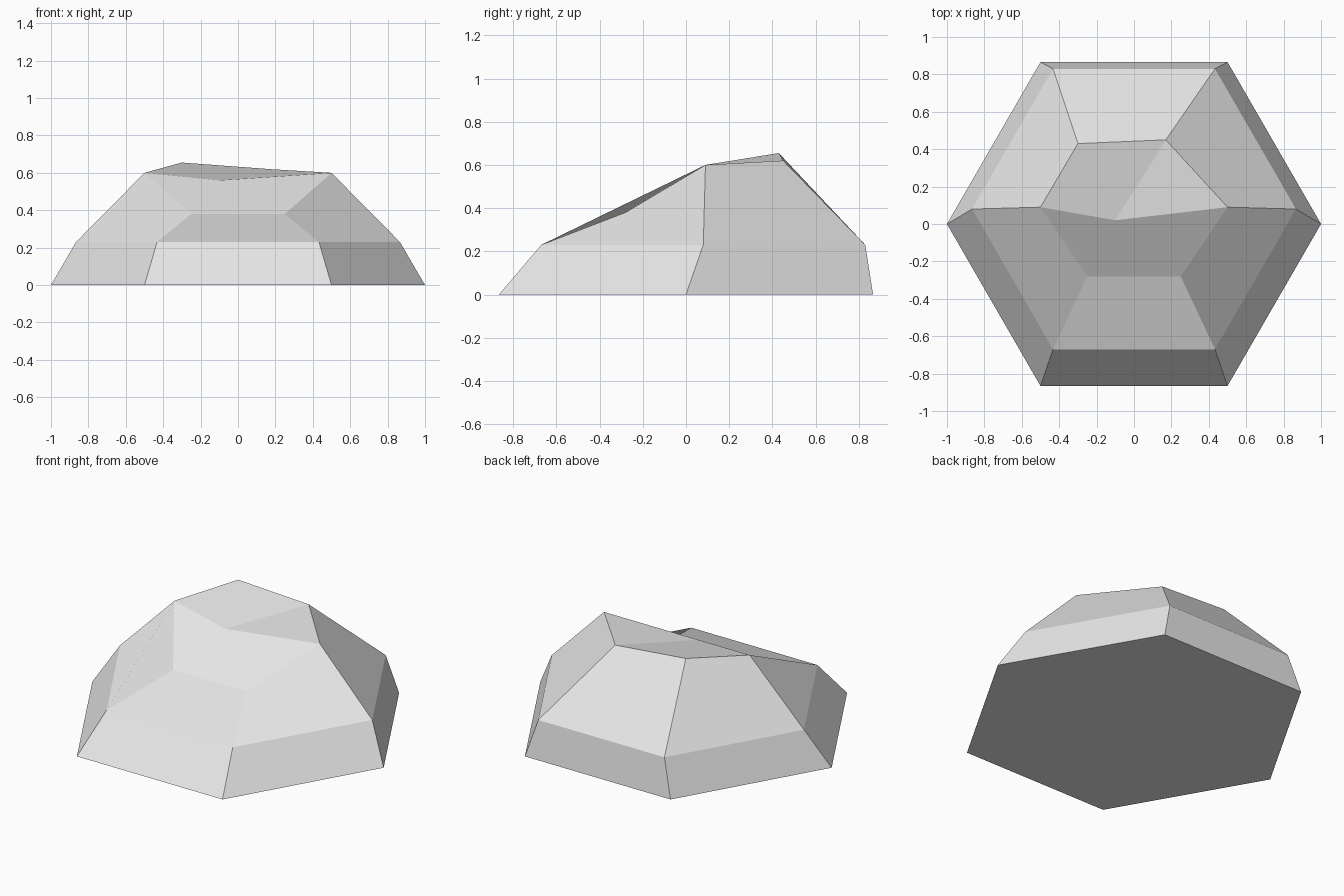
import bpy, bmesh
from math import sin, cos, radians

old = bpy.data.objects.get("Cube")
if old:
    bpy.data.objects.remove(old, do_unlink=True)

# Stone colour
stone = bpy.data.materials.new("stone_grey")
stone.use_nodes = True
grey = (0.8, 0.8, 0.8, 1)
stone.diffuse_color = grey
stone.node_tree.nodes["Principled BSDF"].inputs["Base Color"].default_value = grey

bm = bmesh.new()


def hexagon(radius, y, z):
    return [bm.verts.new((radius * cos(radians(60 * i)), y + radius * sin(radians(60 * i)), z))
            for i in range(6)]


def band(low, high):
    for i in range(6):
        j = (i + 1) % 6
        bm.faces.new((low[j], high[j], high[i], low[i]))


# Regular footing, shifted waist, and uneven crown rim
base = hexagon(1, 0, 0)
waist = hexagon(0.866, 0.08, 0.23)
rim = [bm.verts.new(p) for p in (
    (0.5, 0.09, 0.6), (0.17, 0.45, 0.62), (-0.3, 0.43, 0.655),
    (-0.5, 0.09, 0.6), (-0.25, -0.28, 0.38), (0.25, -0.28, 0.38))]
band(base, waist)
band(waist, rim)
bm.faces.new(base[::-1])

# Sunken crown facets meeting at a low point
dip = bm.verts.new((-0.1, 0.02, 0.56))
bm.faces.new((dip, rim[0], rim[1]))
bm.faces.new((dip, rim[1], rim[2], rim[3]))
bm.faces.new((dip, rim[3], rim[4], rim[5], rim[0]))

mesh = bpy.data.meshes.new("rock")
bm.to_mesh(mesh)
bm.free()
mesh.materials.append(stone)
rock = bpy.data.objects.new("rock", mesh)
bpy.context.collection.objects.link(rock)
